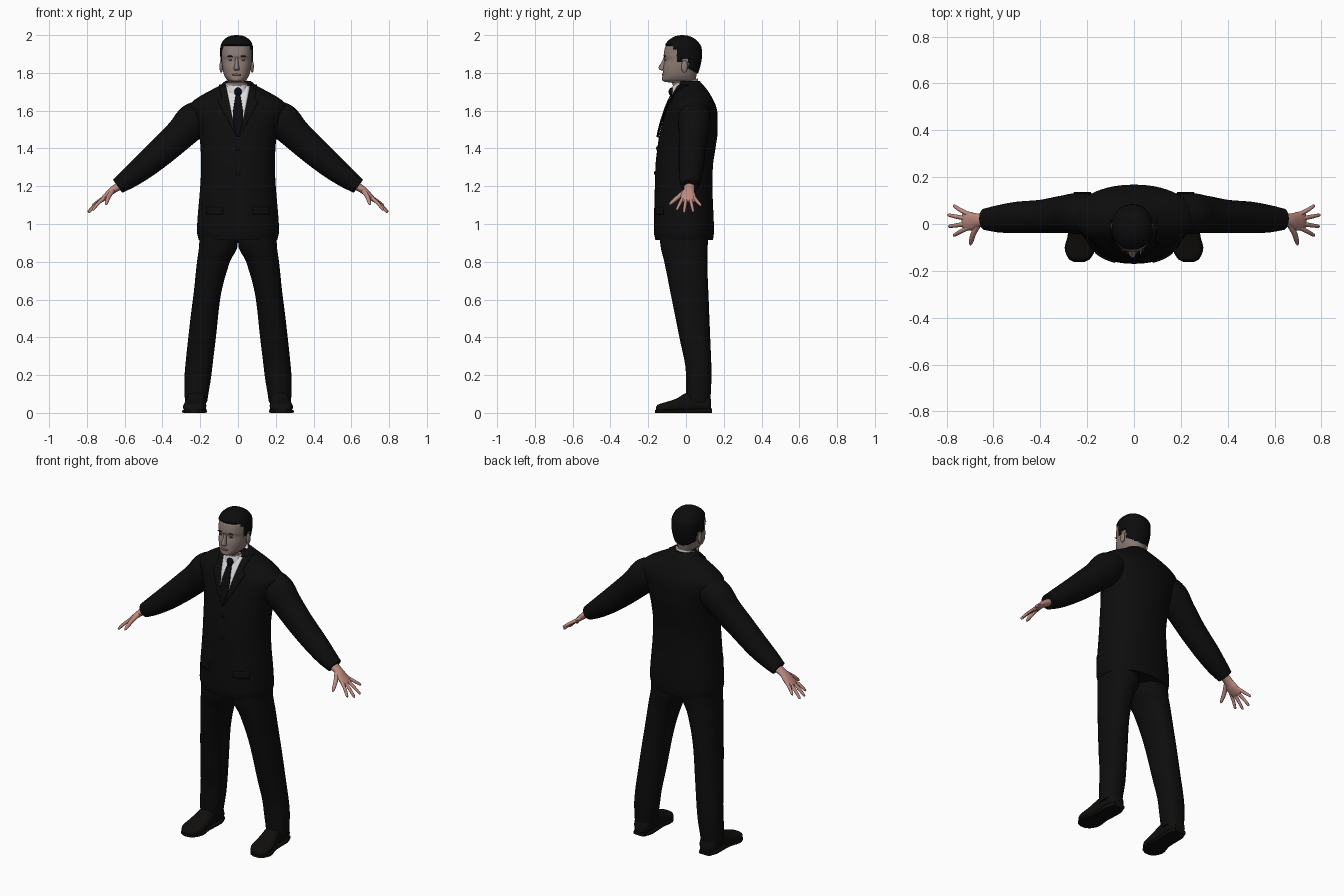
import bpy, bmesh, math
from mathutils import Vector

cube = bpy.data.objects.get("Cube")
if cube:
    bpy.data.objects.remove(cube, do_unlink=True)


def material(name, r, g, b):
    m = bpy.data.materials.new(name)
    m.use_nodes = True
    m.diffuse_color = (r, g, b, 1)
    bsdf = m.node_tree.nodes["Principled BSDF"]
    bsdf.inputs["Base Color"].default_value = (r, g, b, 1)
    bsdf.inputs["Roughness"].default_value = 0.8
    return m


SUIT = material("black suit cloth", .004, .004, .004)
TIE = material("black tie silk", .003, .003, .004)
SHOE = material("black leather", .005, .0045, .004)
HAIR = material("black hair", .004, .0035, .0035)
SHIRT = material("white shirt", .72, .72, .74)
FACE = material("face skin", .26, .2, .172)
NECK = material("neck skin", .4, .28, .24)
HAND = material("hand skin", .52, .26, .22)
LIP = material("lips", .2, .11, .1)
EYE = material("dark eyes", .03, .022, .02)
made = []


def refine(keys, steps):
    """Smooth rows between key rows without overshoot; the first column is the parameter."""
    t = [k[0] for k in keys]
    n, cols = len(keys), []
    for c in range(1, len(keys[0])):
        v = [k[c] for k in keys]
        d = [(v[i + 1] - v[i]) / (t[i + 1] - t[i]) for i in range(n - 1)]
        m = [d[0]] + [0 if a * b <= 0 else 2 * a * b / (a + b) for a, b in zip(d, d[1:])] + [d[-1]]
        cols.append((v, m))
    rows = []
    for i in range(n - 1):
        h = t[i + 1] - t[i]
        for j in range(steps + (i == n - 2)):
            s = j / steps
            a, b = 2 * s**3 - 3 * s**2 + 1, s**3 - 2 * s**2 + s
            c, e = 3 * s**2 - 2 * s**3, s**3 - s**2
            rows.append([t[i] + s * h] + [a * v[i] + b * h * m[i] + c * v[i + 1] + e * h * m[i + 1]
                                          for v, m in cols])
    return rows


def power(x, p):
    return math.copysign(abs(x) ** (2 / p), x)


def finish(bm, name, mats, mirror=False):
    bmesh.ops.recalc_face_normals(bm, faces=bm.faces)
    mesh = bpy.data.meshes.new(name)
    bm.to_mesh(mesh)
    bm.free()
    for m in mats:
        mesh.materials.append(m)
    ob = bpy.data.objects.new(name, mesh)
    bpy.context.collection.objects.link(ob)
    if mirror:
        mod = ob.modifiers.new("mirror", 'MIRROR')
        mod.use_mirror_merge = False
    made.append(ob)
    return ob


def skin(rings, caps=True):
    bm = bmesh.new()
    vs = [[bm.verts.new(p) for p in r] for r in rings]
    n = len(vs[0])
    for a, b in zip(vs, vs[1:]):
        for i in range(n):
            bm.faces.new((a[i], a[(i + 1) % n], b[(i + 1) % n], b[i]))
    if caps:
        bm.faces.new(vs[0])
        bm.faces.new(vs[-1])
    return bm


def loft(rows, n=40, p=2.2, place=lambda t, u, v: (u, v, t), caps=True):
    """Rows are (t, centre, half width, front, back)."""
    rings = []
    for t, cx, w, lo, hi in rows:
        angles = [2 * math.pi * i / n for i in range(n)]
        rings.append([place(t, cx + w * power(math.cos(a), p),
                            (lo + hi) / 2 + (hi - lo) / 2 * power(math.sin(a), p)) for a in angles])
    return skin(rings, caps)


def tube(keys, n=16, steps=4):
    """Keys are (x, y, z, half width, half thickness)."""
    rows = [r[1:] for r in refine([(i, *k) for i, k in enumerate(keys)], steps)]
    pts = [Vector(r[:3]) for r in rows]
    rings = []
    for i, r in enumerate(rows):
        tan = (pts[min(i + 1, len(pts) - 1)] - pts[max(i - 1, 0)]).normalized()
        side = Vector((0, 1, 0))
        side = (side - tan * side.dot(tan)).normalized()
        up = tan.cross(side)
        rings.append([pts[i] + side * r[3] * math.cos(a) + up * r[4] * math.sin(a)
                      for a in (2 * math.pi * k / n for k in range(n))])
    return skin(rings)


def front_y(rows, x, z, p=2.2):
    i = next((i for i in range(len(rows) - 2) if rows[i + 1][0] >= z), len(rows) - 2)
    a, b = rows[i], rows[i + 1]
    s = (z - a[0]) / (b[0] - a[0])
    _, cx, w, lo, hi = [u + s * (v - u) for u, v in zip(a, b)]
    k = max(0, 1 - min(1, abs((x - cx) / w)) ** p) ** (1 / p)
    return (lo + hi) / 2 - (hi - lo) / 2 * k


def plate(name, mat, z0, z1, left, right, lift, mirror=False, rows=20, cols=8):
    """Thin cloth panel that follows the jacket front."""
    bm, grid = bmesh.new(), []
    for j in range(rows + 1):
        z = z0 + (z1 - z0) * j / rows
        xs = [left(z) + (right(z) - left(z)) * i / cols for i in range(cols + 1)]
        grid.append([bm.verts.new((x, front_y(jacket, x, z) - lift, z)) for x in xs])
    for a, b in zip(grid, grid[1:]):
        for i in range(cols):
            bm.faces.new((a[i], a[i + 1], b[i + 1], b[i]))
    ob = finish(bm, name, [mat], mirror)
    mod = ob.modifiers.new("thickness", 'SOLIDIFY')
    mod.thickness, mod.offset = .006, 0


def ball(name, mat, loc, size, mirror=False):
    bm = bmesh.new()
    bmesh.ops.create_uvsphere(bm, u_segments=20, v_segments=12, radius=1)
    for v in bm.verts:
        v.co = Vector(loc) + Vector([c * s for c, s in zip(v.co, size)])
    return finish(bm, name, [mat], mirror)


# Jacket body
jacket = refine([(.915, 0, .208, -.162, .143), (.96, 0, .217, -.17, .148), (1.2, 0, .2, -.165, .14),
                 (1.3, 0, .195, -.162, .142), (1.4, 0, .198, -.152, .156), (1.5, 0, .212, -.135, .168),
                 (1.57, 0, .24, -.115, .168), (1.62, 0, .258, -.098, .16), (1.65, 0, .238, -.085, .148),
                 (1.68, 0, .195, -.07, .132), (1.71, 0, .14, -.055, .112), (1.735, 0, .095, -.045, .092),
                 (1.757, 0, .068, -.035, .072)], 5)
finish(loft(jacket, 56), "jacket_body", [SUIT])

# Sleeves
finish(tube([(.15, .045, 1.6, .075, .07), (.235, .045, 1.545, .088, .095), (.3, .042, 1.48, .08, .084),
             (.4, .032, 1.388, .071, .076), (.5, .028, 1.302, .067, .066), (.58, .022, 1.24, .058, .054),
             (.637, .02, 1.2, .046, .042)], 28, 5), "jacket_sleeves", [SUIT], True)

# Shirt front, lapels, tie, pockets and buttons
opening = lambda z: .064 * max(0, (z - 1.455) / .28) ** .8
lapel = lambda z: opening(z) + (.06 * (z - 1.455) / .2 if z < 1.66 else .035)
plate("shirt_front", SHIRT, 1.457, 1.73, lambda z: -opening(z), opening, .004)
plate("lapels", SUIT, 1.457, 1.735, opening, lapel, .006, True)
tie_half = lambda z: .01 + .016 * min(1, (1.7 - z) / .1) if z > 1.56 else min(.026, opening(z))
plate("tie_blade", TIE, 1.46, 1.7, lambda z: -tie_half(z), tie_half, .011)
ball("tie_knot", TIE, (0, -.076, 1.7), (.02, .016, .022))
plate("pocket_flaps", SUIT, 1.05, 1.09, lambda z: .08, lambda z: .165, .003, True, 4)
for z in (1.27, 1.4):
    ball("jacket_button", SHOE, (0, front_y(jacket, 0, z), z), (.011, .006, .011))

# Shirt collar, tilted down toward the front
finish(loft(refine([(1.69, -.004, .07, -.078, .07), (1.72, -.005, .067, -.077, .066),
                    (1.752, -.006, .062, -.071, .062)], 4), 32, 2,
            lambda t, u, v: (u, v, t + .3 * v)), "shirt_collar", [SHIRT])

# Trousers
finish(loft(refine([(.055, .222, .058, .005, .128), (.1, .22, .063, 0, .131), (.2, .212, .071, 0, .135),
                    (.4, .19, .073, -.035, .128), (.6, .167, .072, -.075, .12), (.8, .13, .087, -.115, .113),
                    (.885, .104, .102, -.135, .115), (1.0, .1, .1, -.145, .12)], 5), 32), "trouser_legs",
       [SUIT], True)

# Shoes with soles and heels
along = lambda t, u, v: (u, t, v)
finish(loft(refine([(-.16, .234, .02, .01, .03), (-.15, .233, .042, .004, .043), (-.11, .23, .061, .004, .056),
                    (-.05, .226, .058, .004, .076), (0, .222, .049, .004, .105), (.06, .22, .05, .004, .115),
                    (.11, .22, .049, .004, .1), (.133, .22, .033, .01, .07)], 4), 28, 2.6, along),
       "shoe_uppers", [SHOE], True)
finish(loft(refine([(-.163, .234, .02, 0, .015), (-.15, .233, .045, 0, .015), (-.1, .23, .066, 0, .015),
                    (-.02, .223, .052, 0, .017), (.08, .22, .054, 0, .022), (.137, .22, .036, 0, .022)], 4),
            28, 6, along), "shoe_soles", [SHOE], True)

# Hands
finish(tube([(.61, .02, 1.212, .028, .022), (.665, .016, 1.178, .029, .019), (.695, .012, 1.15, .04, .016),
             (.722, .014, 1.126, .04, .011), (.732, .014, 1.117, .03, .006)]), "palms", [HAND], True)
fingers = {"little": (.045, .772, .077, 1.095), "ring": (.023, .795, .038, 1.063),
           "middle": (0, .792, -.01, 1.06), "index": (-.02, .772, -.048, 1.072)}
for name, (y, tx, ty, tz) in fingers.items():
    finish(tube([(.7, y * .8 + .003, 1.145, .01, .01), ((.715 + tx) / 2, (y + ty) / 2, (1.14 + tz) / 2, .009, .009),
                 (tx - .004, ty, tz + .004, .0065, .0065), (tx, ty, tz, .002, .002)], 10),
           name + "_fingers", [HAND], True)
finish(tube([(.665, -.002, 1.175, .013, .013), (.687, -.045, 1.14, .012, .012), (.697, -.082, 1.108, .008, .008),
             (.699, -.09, 1.101, .002, .002)], 10), "thumbs", [HAND], True)

# Head and neck, with the hair raised from the scalp
C = -.007
head = refine([(1.66, C, .056, -.05, .055), (1.72, C, .057, -.066, .055), (1.747, C, .053, -.075, .053),
               (1.754, C, .042, -.118, .052), (1.765, C, .053, -.127, .052), (1.79, C, .067, -.124, .056),
               (1.83, C, .076, -.121, .068), (1.87, C, .08, -.113, .077), (1.89, C, .081, -.118, .079),
               (1.93, C, .081, -.112, .077), (1.96, C, .072, -.096, .06), (1.98, C, .053, -.072, .036),
               (1.99, C, .032, -.05, .012), (1.994, C, .008, -.028, -.012)], 7)


def is_hair(c):
    if c.y < -.07:
        line = 1.942
    elif c.y < -.045:
        line = 1.925
    elif c.y < -.022:
        line = 1.86
    elif c.y < .012:
        line = 1.875
    else:
        line = 1.825 - .6 * (c.y - .012)
    return c.z > line


bm = loft(head, 72, 2.25)
bm.normal_update()
bmesh.ops.recalc_face_normals(bm, faces=bm.faces)
for f in bm.faces:
    c = f.calc_center_median()
    f.material_index = 1 if is_hair(c) else 2 if c.z < 1.756 else 0
bm.normal_update()
for v, nrm in [(v, v.normal.copy()) for v in bm.verts if all(f.material_index == 1 for f in v.link_faces)]:
    v.co += nrm * .006
finish(bm, "head", [FACE, HAIR, NECK])

# Nose, ears, lips, eyes and brows
finish(loft(refine([(1.812, C, .01, -.128, -.1), (1.82, C, .016, -.143, -.1), (1.828, C, .014, -.145, -.1),
                    (1.855, C, .009, -.131, -.1), (1.885, C, .007, -.117, -.1)], 4), 16, 2), "nose", [FACE])
ball("lips", LIP, (C, -.121, 1.79), (.024, .007, .006))
for s, side in ((1, "left"), (-1, "right")):
    x = C + s * .032
    ball(side + "_eye", EYE, (x, front_y(head, x, 1.868, 2.25), 1.868), (.013, .003, .004))
    ball(side + "_brow", EYE, (x, front_y(head, x, 1.888, 2.25), 1.888), (.02, .005, .004))
    ball(side + "_ear", FACE, (C + s * .082, -.008, 1.833), (.009, .017, .032))

# Smooth shading with crisp edges
bpy.ops.object.select_all(action='DESELECT')
for ob in made:
    ob.select_set(True)
bpy.context.view_layer.objects.active = made[0]
bpy.ops.object.shade_smooth_by_angle(angle=math.radians(45))
